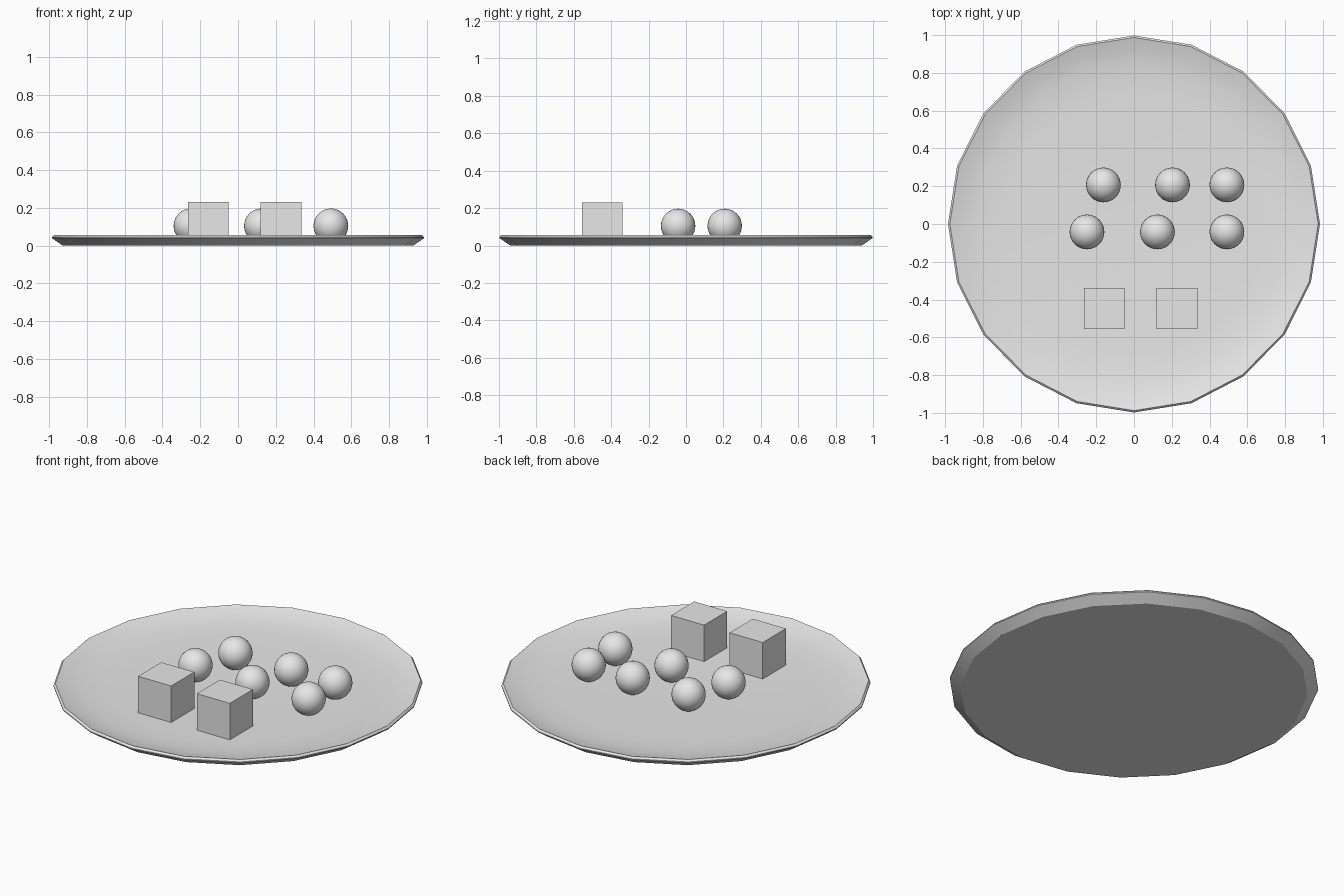
import bpy
import bmesh
import math

cube = bpy.data.objects.get("Cube")
if cube:
    bpy.data.objects.remove(cube, do_unlink=True)

grey = bpy.data.materials.new("light_grey")
grey.use_nodes = True
grey.diffuse_color = (0.8, 0.8, 0.8, 1)
grey.node_tree.nodes["Principled BSDF"].inputs["Base Color"].default_value = (0.8, 0.8, 0.8, 1)


def finish(name, bm, location=(0, 0, 0), smooth=True):
    bmesh.ops.recalc_face_normals(bm, faces=bm.faces[:])
    mesh = bpy.data.meshes.new(name)
    bm.to_mesh(mesh)
    bm.free()
    mesh.materials.append(grey)
    obj = bpy.data.objects.new(name, mesh)
    obj.location = location
    bpy.context.collection.objects.link(obj)
    if smooth:
        bpy.ops.object.select_all(action="DESELECT")
        obj.select_set(True)
        bpy.context.view_layer.objects.active = obj
        bpy.ops.object.shade_smooth_by_angle(angle=math.radians(30))
    return obj


# Shallow dish: (radius, height) rings from the underside, over the rim, to the floor
SIDES = 20
WIDTH_RATIO = 0.987
profile = [(0.94, 0), (0.998, 0.04), (0.998, 0.046), (0.988, 0.056),
           (0.93, 0.038), (0.84, 0.022), (0.7, 0.014)]
bm = bmesh.new()
rings = []
for radius, z in profile:
    angles = [2 * math.pi * i / SIDES for i in range(SIDES)]
    rings.append([bm.verts.new((radius * WIDTH_RATIO * math.cos(a), radius * math.sin(a), z))
                  for a in angles])
for low, high in zip(rings, rings[1:]):
    for i in range(SIDES):
        j = (i + 1) % SIDES
        bm.faces.new((low[i], low[j], high[j], high[i]))
bm.faces.new(rings[0][::-1])
bm.faces.new(rings[-1])
finish("plate", bm)

# Two rows of balls resting on the dish
BALL = 0.092
rows = {"back": (0.207, (-0.162, 0.204, 0.492)),
        "front": (-0.042, (-0.249, 0.124, 0.492))}
for row, (y, xs) in rows.items():
    for place, x in zip(("right", "middle", "left"), xs):
        bm = bmesh.new()
        bmesh.ops.create_uvsphere(bm, u_segments=32, v_segments=16, radius=BALL)
        finish(f"{row}_{place}_ball", bm, (x, y, 0.105))

# Two blocks at the front
BLOCK = 0.216
for side, x in (("right", -0.157), ("left", 0.227)):
    bm = bmesh.new()
    bmesh.ops.create_cube(bm, size=BLOCK)
    finish(f"{side}_block", bm, (x, -0.447, 0.231 - BLOCK / 2), smooth=False)
